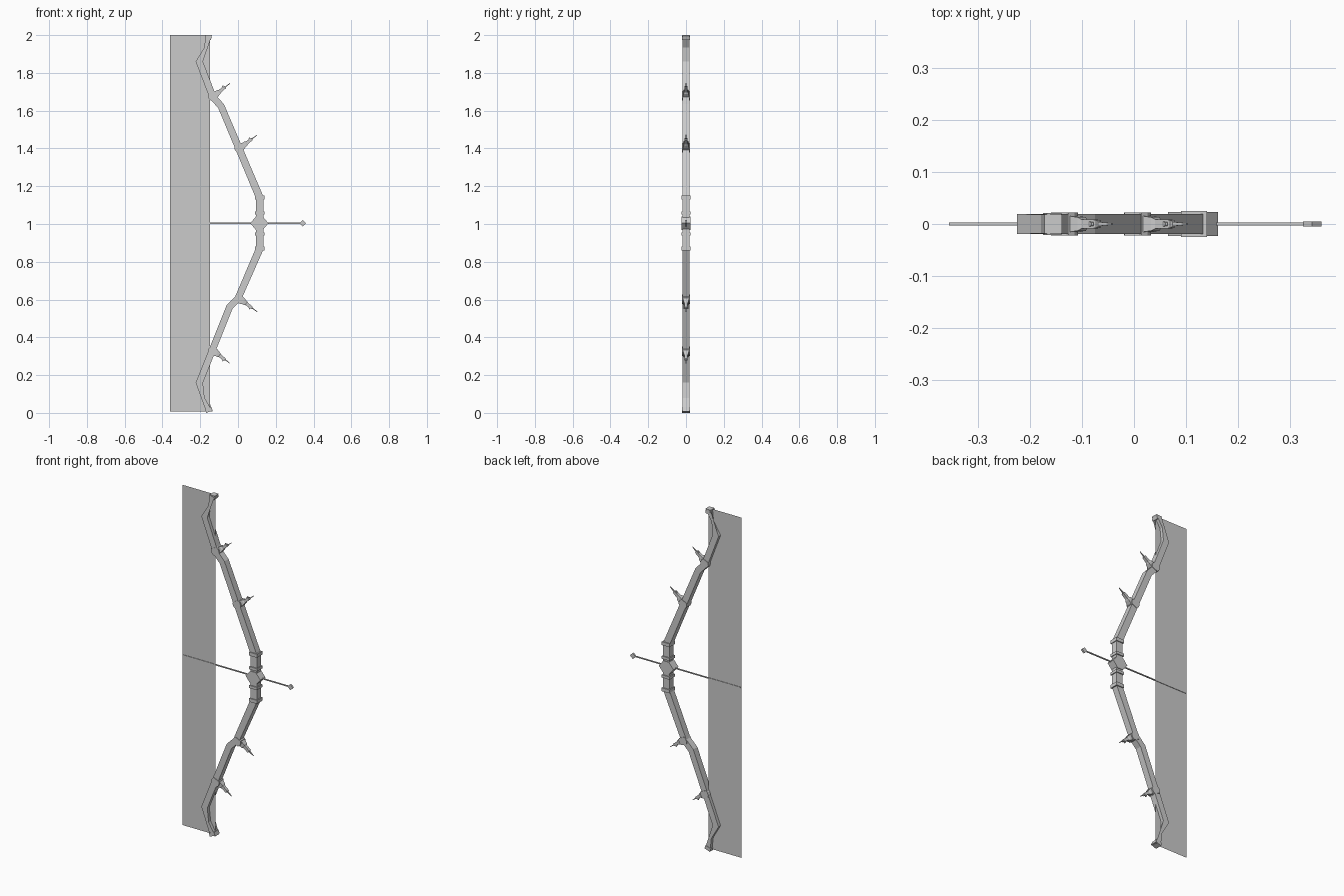
import bpy, bmesh, math
from mathutils import Vector

if "Cube" in bpy.data.objects:
    bpy.data.objects.remove(bpy.data.objects["Cube"])

grey = bpy.data.materials.new("plain grey")
grey.diffuse_color = (0.6, 0.6, 0.6, 1)
grey.use_nodes = True
grey.node_tree.nodes["Principled BSDF"].inputs["Base Color"].default_value = grey.diffuse_color


def finish(name, bm):
    bmesh.ops.recalc_face_normals(bm, faces=bm.faces)
    me = bpy.data.meshes.new(name)
    bm.to_mesh(me)
    bm.free()
    me.materials.append(grey)
    ob = bpy.data.objects.new(name, me)
    bpy.context.collection.objects.link(ob)
    return ob


def loft(name, rings):
    """Skin a list of equal-sized closed rings and cap both ends."""
    bm = bmesh.new()
    vs = [[bm.verts.new(p) for p in r] for r in rings]
    n = len(rings[0])
    for a, b in zip(vs, vs[1:]):
        for i in range(n):
            j = (i + 1) % n
            bm.faces.new((a[i], a[j], b[j], b[i]))
    bm.faces.new(vs[0])
    bm.faces.new(vs[-1])
    return finish(name, bm)


def rect_ring(c, side, w, t):
    """Rectangle at (x, z) point c, half width w along side, half depth t in y."""
    return [(c.x + s * side.x * w, d * t, c.y + s * side.y * w)
            for s, d in ((-1, -1), (1, -1), (1, 1), (-1, 1))]


def bar(name, start, direction, stations):
    """Stepped square bar; stations are (distance, half width, half depth)."""
    d = Vector(direction).normalized()
    side = Vector((d.y, -d.x))
    c = Vector(start)
    return loft(name, [rect_ring(c + d * s, side, w, t) for s, w, t in stations])


# bow body: one mitred rectangular sweep
path = [Vector(p) for p in (
    (-0.155, 2.0), (-0.205, 1.86), (-0.132, 1.67), (-0.09, 1.625), (0.115, 1.14),
    (0.115, 0.87), (0.0, 0.605), (-0.045, 0.56), (-0.205, 0.16), (-0.152, 0.008))]
rings = []
for i, p in enumerate(path):
    if i in (0, len(path) - 1):
        rings.append(rect_ring(p, Vector((1, 0)), 0.017, 0.018))
        continue
    a = (p - path[i - 1]).normalized()
    b = (path[i + 1] - p).normalized()
    d = (a + b).normalized()
    w = (0.02 if p.x > 0.1 else 0.018) / d.dot(a)
    rings.append(rect_ring(p, Vector((d.y, -d.x)), w, 0.019))
loft("bow_body", rings)

# nock caps at both limb ends
bar("upper_nock", (-0.158, 1.98), (0.34, 0.94), [(0, 0.015, 0.021), (0.015, 0.015, 0.021)])
bar("lower_nock", (-0.158, 0.025), (0.34, -0.94), [(0, 0.018, 0.021), (0.02, 0.018, 0.021)])

# grip rings
for k, (z, w, h) in enumerate(((1.14, 0.025, 0.01), (1.058, 0.025, 0.008),
                               (0.948, 0.025, 0.008), (0.87, 0.025, 0.01))):
    bar(f"grip_ring_{k}", (0.115, z - h), (0, 1), [(0, w, 0.025), (2 * h, w, 0.025)])

# faceted arrow rest in the middle of the grip
outline = [(-0.048, 0), (-0.018, 0.036), (0.018, 0.036), (0.048, 0), (0.018, -0.036), (-0.018, -0.036)]
loft("arrow_rest", [[(0.113 + x, y, 1.004 + z) for x, z in outline] for y in (-0.023, 0.023)])

# spikes: collar, tapering shaft, spur and needle
for k, (x, z, tx, tz) in enumerate(((-0.132, 1.675, -0.042, 1.745), (0.008, 1.4, 0.102, 1.472),
                                    (0.008, 0.605, 0.102, 0.535), (-0.132, 0.33, -0.042, 0.262))):
    up = 1 if tz > z else -1
    d = Vector((tx - x, tz - z))
    L = d.length
    bar(f"spike_collar_{k}", (x - 0.01, z + 0.022 * up), (0.42, -0.91 * up),
        [(0, 0.018, 0.022), (0.012, 0.025, 0.022), (0.028, 0.025, 0.022), (0.04, 0.018, 0.022)])
    bar(f"spike_{k}", (x, z), d,
        [(0, 0.02, 0.018), (0.35 * L, 0.013, 0.013), (0.4 * L, 0.009, 0.009), (0.7 * L, 0.007, 0.008),
         (0.72 * L, 0.003, 0.004), (L, 0.0015, 0.0015)])
    bar(f"spike_spur_{k}", Vector((x, z)) + d * 0.52, (0.25, 0.95 * up),
        [(0, 0.006, 0.006), (0.022, 0.002, 0.003)])

# arrow shaft and diamond head
bar("arrow_shaft", (-0.355, 1.004), (1, 0), [(0, 0.003, 0.003), (0.68, 0.003, 0.003)])
head = [(-0.018, 0), (0, 0.017), (0.018, 0), (0, -0.017)]
loft("arrow_head", [[(0.342 + x, y, 1.004 + z) for x, z in head] for y in (-0.005, 0.005)])

# flat sheet behind the bow
bm = bmesh.new()
bm.faces.new([bm.verts.new(p) for p in ((-0.36, 0, 0.008), (-0.147, 0, 0.008),
                                        (-0.147, 0, 2.0), (-0.36, 0, 2.0))])
finish("string_sheet", bm)
